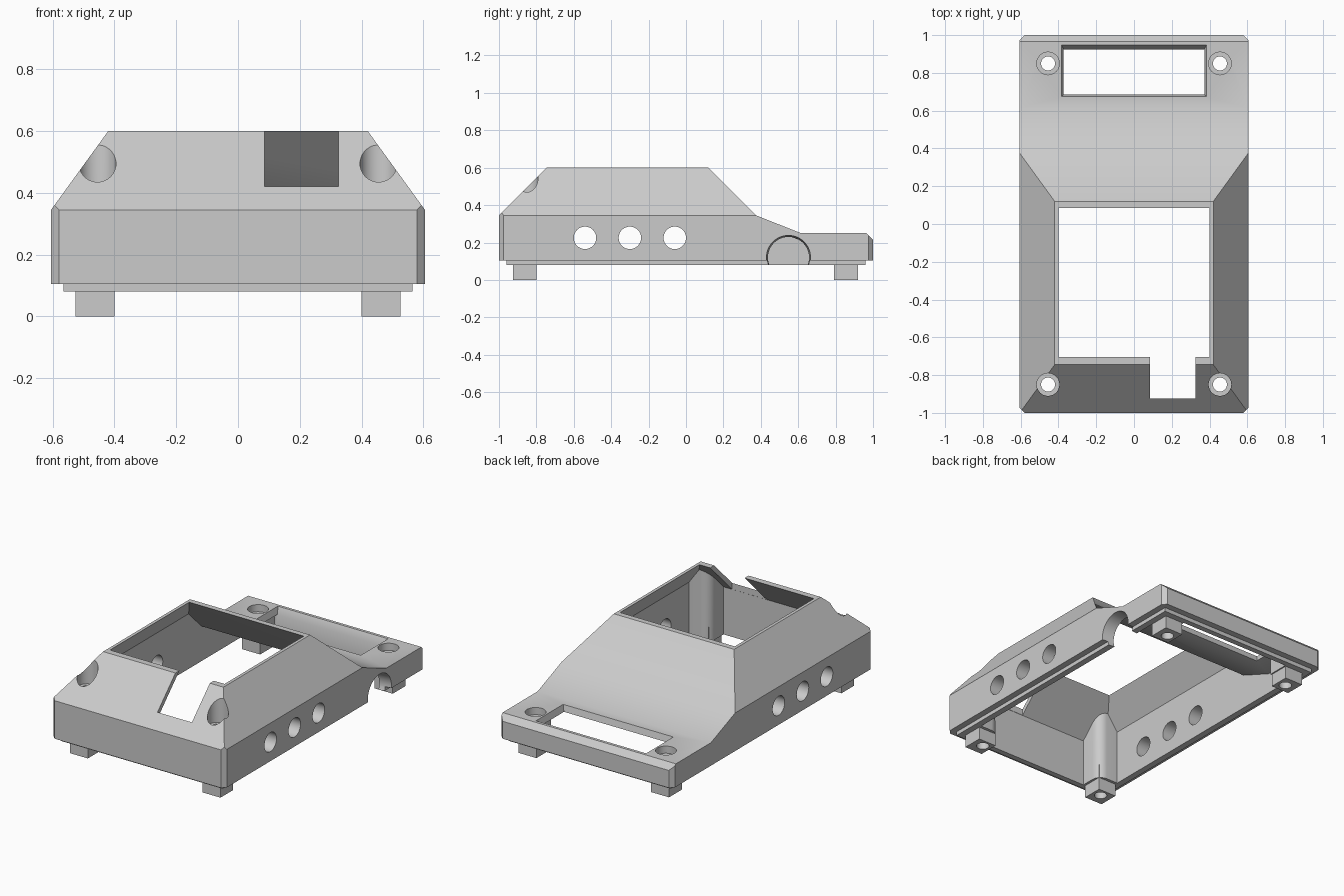
import bpy
import bmesh
import math
from mathutils import Matrix, Vector

old = bpy.data.objects.get("Cube")
if old:
    bpy.data.objects.remove(old, do_unlink=True)

grey = bpy.data.materials.new("plain grey")
grey.use_nodes = True
colour = (0.6, 0.6, 0.6, 1)
grey.diffuse_color = colour
grey.node_tree.nodes["Principled BSDF"].inputs["Base Color"].default_value = colour


def to_object(name, bm):
    bmesh.ops.recalc_face_normals(bm, faces=bm.faces[:])
    mesh = bpy.data.meshes.new(name)
    bm.to_mesh(mesh)
    bm.free()
    mesh.materials.append(grey)
    obj = bpy.data.objects.new(name, mesh)
    bpy.context.collection.objects.link(obj)
    return obj


def block(name, bottom, z0, top, z1, bevel=0, pick=None, segments=1):
    """Block between two rectangles (x0, x1, y0, y1), upright edges optionally bevelled."""
    bm = bmesh.new()
    bmesh.ops.create_cube(bm, size=2)
    for v in bm.verts:
        r, z = (top, z1) if v.co.z > 0 else (bottom, z0)
        v.co = (r[1] if v.co.x > 0 else r[0], r[3] if v.co.y > 0 else r[2], z)
    if bevel:
        edges = [e for e in bm.edges
                 if abs(e.verts[0].co.z - e.verts[1].co.z) > 0.01
                 and (pick is None or (e.verts[0].co.xy - Vector(pick)).length < 0.01)]
        bmesh.ops.bevel(bm, geom=edges, offset=bevel, segments=segments,
                        profile=0.5, affect='EDGES')
    return to_object(name, bm)


def box(name, rect, z0, z1, **kw):
    return block(name, rect, z0, rect, z1, **kw)


def cylinder(name, centre, r0, r1, depth, along_x=False):
    bm = bmesh.new()
    turn = Matrix.Rotation(math.pi / 2, 4, 'Y') if along_x else Matrix()
    bmesh.ops.create_cone(bm, cap_ends=True, segments=48, radius1=r0, radius2=r1,
                          depth=depth, matrix=Matrix.Translation(centre) @ turn)
    return to_object(name, bm)


def hood(name, profile, half, top, z_top):
    """Side profile extruded across x, with a sloped hood raised from its highest face."""
    bm = bmesh.new()
    face = bm.faces.new([bm.verts.new((-half, y, z)) for y, z in profile])
    ext = bmesh.ops.extrude_face_region(bm, geom=[face])["geom"]
    bmesh.ops.translate(bm, vec=(2 * half, 0, 0),
                        verts=[g for g in ext if isinstance(g, bmesh.types.BMVert)])
    bmesh.ops.recalc_face_normals(bm, faces=bm.faces[:])
    roof = max((f for f in bm.faces if f.normal.z > 0.99),
               key=lambda f: f.calc_center_median().z)
    raised = bmesh.ops.extrude_discrete_faces(bm, faces=[roof])["faces"][0]
    mid = raised.calc_center_median().y
    for v in raised.verts:
        v.co = (math.copysign(top[0], v.co.x), top[2] if v.co.y > mid else top[1], z_top)
    return to_object(name, bm)


def combine(target, tool, operation):
    mod = target.modifiers.new(operation, 'BOOLEAN')
    mod.operation = operation
    mod.solver = 'EXACT'
    mod.object = tool
    bpy.context.view_layer.objects.active = target
    bpy.ops.object.modifier_apply(modifier=mod.name)
    bpy.data.objects.remove(tool, do_unlink=True)


# Outer body with chamfered corners
shell = hood("enclosure_shell",
             [(-1, .105), (-1, .345), (.375, .345), (.615, .25),
              (.965, .25), (1, .215), (1, .105)], .605, (.42, -.745, .12), .6)
combine(shell, box("corner_trim", (-.605, .605, -1, 1), -.1, .9, bevel=.025), 'INTERSECT')

# Stepped lip under the body
combine(shell, box("lip", (-.565, .565, -.96, .96), .08, .15), 'UNION')

# Hollow interior, leaving screw posts standing in the corners
cavity = hood("cavity",
              [(-1.003, -.1), (-1.003, .302), (.383, .302), (.615, .21),
               (1, .21), (1, -.1)], .616, (.3855, -.685, .065), .62)
combine(cavity, box("cavity_limit", (-.525, .525, -.925, .925), -.05, .8), 'INTERSECT')
for s in (-1, 1):
    xs = sorted((s * .385, s * .7))
    combine(cavity, box("front_post", (*xs, -1.1, -.78), -.2, .8, bevel=.06,
                        pick=(s * .385, -.78), segments=8), 'DIFFERENCE')
    xs = sorted((s * .392, s * .7))
    combine(cavity, box("rear_post", (*xs, .788, 1.1), -.2, .8), 'DIFFERENCE')
combine(shell, cavity, 'DIFFERENCE')

# Feet, screw holes and counterbores
for s in (-1, 1):
    xs = sorted((s * .4, s * .5255))
    for y, ys, floor in ((-.85, (-.9255, -.798), .4), (.85, (.792, .92), .205)):
        combine(shell, box("foot", (*xs, *ys), 0, .17), 'UNION')
        combine(shell, cylinder("screw_hole", (s * .455, y, .3), .037, .037, 1), 'DIFFERENCE')
        combine(shell, cylinder("counterbore", (s * .455, y, floor + .3), .06, .06, .6),
                'DIFFERENCE')

# Front cable notch and rear display window
combine(shell, box("notch", (.085, .325, -.924, -.65), .3, .8), 'DIFFERENCE')
combine(shell, block("window", (-.369, .369, .688, .922), .2,
                     (-.385, .385, .675, .947), .251), 'DIFFERENCE')

# Round vents through both sides
for y in (-.54, -.3, -.06):
    combine(shell, cylinder("vent", (0, y, .225), .06, .06, 2, along_x=True), 'DIFFERENCE')

# Arched port on the left side, narrowing slightly inward
combine(shell, cylinder("port", (.565, .548, .12), .108, .12, .12, along_x=True), 'DIFFERENCE')

bpy.ops.object.select_all(action='DESELECT')
shell.select_set(True)
bpy.context.view_layer.objects.active = shell
bpy.ops.object.shade_smooth_by_angle(angle=math.radians(30))
